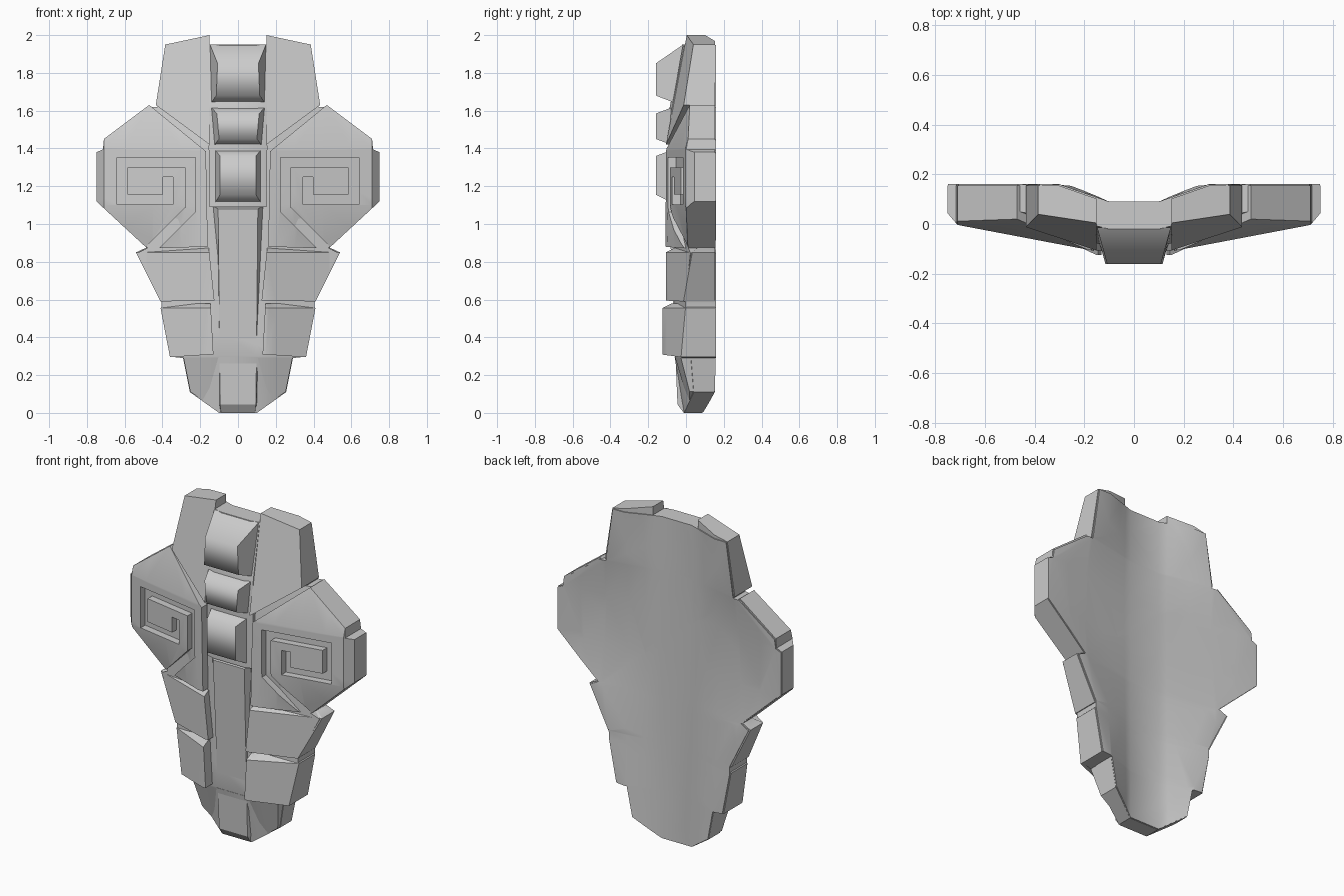
import bpy, bmesh, math
from mathutils import Vector

if "Cube" in bpy.data.objects:
    bpy.data.objects.remove(bpy.data.objects["Cube"])

stone = bpy.data.materials.new("grey_stone")
stone.diffuse_color = (0.6, 0.6, 0.6, 1)
stone.use_nodes = True
stone.node_tree.nodes["Principled BSDF"].inputs["Base Color"].default_value = stone.diffuse_color

# Half width of the hollow at each height
HOLLOW = ((0, 0.25), (0.3, 0.3), (0.6, 0.38), (0.85, 0.48), (1.1, 0.7),
          (1.4, 0.7), (1.63, 0.43), (1.95, 0.3), (2.1, 0.3))


def pos(v):
    return max(0.0, v)


def back(x, z):
    # Shallow hollow running down the back
    for (z0, w0), (z1, w1) in zip(HOLLOW, HOLLOW[1:]):
        if z <= z1:
            w = w0 + (w1 - w0) * (z - z0) / (z1 - z0)
            break
    return 0.09 + 0.07 * min(1, pos(abs(x) - 0.1) / (w - 0.1))


def inner_back(x, z):
    return back(x, z) - 0.006


def add(name, bm):
    bmesh.ops.recalc_face_normals(bm, faces=bm.faces)
    me = bpy.data.meshes.new(name)
    bm.to_mesh(me)
    bm.free()
    me.materials.append(stone)
    ob = bpy.data.objects.new(name, me)
    bpy.context.collection.objects.link(ob)
    return ob


XCUTS = [s * c for c in (0.1, 0.2, 0.3, 0.45, 0.6) for s in (-1, 1)]
ZCUTS = [z for z, w in HOLLOW[1:-1]]


def plate(name, outline, front, rear, xcuts=(), zcuts=()):
    """Prism over an (x, z) outline, its two skins bent to front and rear."""
    bm = bmesh.new()
    f = bm.faces.new([bm.verts.new((x, -1, z)) for x, z in outline])
    ext = bmesh.ops.extrude_face_region(bm, geom=[f], use_keep_orig=True)
    for v in ext["geom"]:
        if isinstance(v, bmesh.types.BMVert):
            v.co.y = 1
    bmesh.ops.triangulate(bm, faces=[g for g in bm.faces if len(g.verts) > 4])
    for axis, cuts in (((1, 0, 0), XCUTS + list(xcuts)), ((0, 0, 1), ZCUTS + list(zcuts))):
        for c in cuts:
            bmesh.ops.bisect_plane(bm, geom=bm.verts[:] + bm.edges[:] + bm.faces[:],
                                   dist=1e-5, plane_co=Vector(axis) * c, plane_no=axis)
    for v in bm.verts:
        v.co.y = front(v.co.x, v.co.z) if v.co.y < 0 else rear(v.co.x, v.co.z)
    return add(name, bm)


def finish(ob, mirror=False, cutter=None, angle=28):
    if cutter:
        m = ob.modifiers.new("cut", "BOOLEAN")
        m.operation, m.solver, m.object = "DIFFERENCE", "EXACT", cutter
    if mirror:
        ob.modifiers.new("mirror", "MIRROR")
    dg = bpy.context.evaluated_depsgraph_get()
    me = bpy.data.meshes.new_from_object(ob.evaluated_get(dg))
    ob.modifiers.clear()
    ob.data = me
    for p in me.polygons:
        p.use_smooth = True
    me.set_sharp_from_angle(angle=math.radians(angle))


def both(half):
    return half + [(-x, z) for x, z in reversed(half)]


def ribbon(path, w):
    """Outline of a mitred strip along a path."""
    pts = [Vector(p) for p in path]
    left, right = [], []
    for i, p in enumerate(pts):
        a = (p - pts[i - 1]) if i else pts[1] - p
        b = (pts[i + 1] - p) if i < len(pts) - 1 else a
        a, b = a.normalized(), b.normalized()
        n = Vector((-a.y - b.y, a.x + b.x)).normalized()
        n *= w / 2 / n.dot(Vector((-a.y, a.x)))
        left.append(tuple(p + n))
        right.append(tuple(p - n))
    return left + right[::-1]


# Backing slab
base = plate("backing_slab", both([
    (0.15, 1.95), (0.38, 1.947), (0.427, 1.62), (0.467, 1.62), (0.705, 1.445), (0.713, 1.392),
    (0.748, 1.377), (0.748, 1.122), (0.478, 0.873), (0.53, 0.847), (0.405, 0.597), (0.405, 0.555),
    (0.355, 0.297), (0.288, 0.29), (0.253, 0.113), (0.1, 0.002)]),
    lambda x, z: -0.06 + 0.22 * pos(abs(x) - 0.15) + 0.19 * pos(z - 1.4) + 0.3 * pos(0.3 - z),
    back, (-0.15, 0.15))
finish(base)

# Upper crest plates
top = plate("crest_plate", [(0.15, 2.0), (0.385, 1.95), (0.435, 1.63), (0.15, 1.42)],
            lambda x, z: -0.11 + 0.19 * (z - 1.4) + 0.19 * (x - 0.15), inner_back)
finish(top, True)


# Eye plates with a square spiral groove
def eye_front(x, z):
    return (-0.11 + 0.19 * (x - 0.15) + 0.3 * pos(z - 1.4)
            + 0.25 * pos(1.1 - z) * min(1, pos(x - 0.2) * 4) + pos(x - 0.71))


eye = plate("eye_plate", [
    (0.17, 1.385), (0.47, 1.63), (0.71, 1.45), (0.715, 1.395), (0.75, 1.38), (0.75, 1.12),
    (0.48, 0.87), (0.16, 0.88)], eye_front, inner_back, (0.71,))
groove = plate("groove_cutter", ribbon([
    (0.49, 0.84), (0.252, 1.075), (0.252, 1.325), (0.613, 1.325), (0.613, 1.13),
    (0.37, 1.13), (0.37, 1.25)], 0.054),
    lambda x, z: -0.5, lambda x, z: eye_front(x, z) + 0.043)
finish(eye, True, groove)
groove.hide_render = True
groove.hide_set(True)

# Two rows of cheek plates with a sloped upper lip
for name, pts, y0, slope, lip in (
        ("upper_cheek_plate", [(0.155, 0.88), (0.475, 0.88), (0.54, 0.85), (0.41, 0.59),
                               (0.125, 0.595)], -0.107, 0.36, 0.85),
        ("lower_cheek_plate", [(0.145, 0.58), (0.385, 0.58), (0.41, 0.555), (0.36, 0.295),
                               (0.13, 0.31)], -0.125, 0.47, 0.555)):
    cheek = plate(name, pts, lambda x, z: min(0.07, y0 + slope * pos(x - 0.15) + 2 * pos(z - lip)),
                  inner_back, (0.15,), (lip,))
    finish(cheek, True)

# Chin
chin = plate("chin", both([(0.292, 0.295), (0.255, 0.11), (0.1, 0.0)]),
             lambda x, z: -0.06 + 0.45 * pos(abs(x) - 0.1) + 0.17 * (0.295 - z), inner_back)
finish(chin)


def block(name, front_pts, rear_pts, angle=28):
    """Tapered symmetric block: (half width, y, z) of top and bottom, front then rear."""
    bm = bmesh.new()
    loops = []
    for (x1, y1, z1), (x0, y0, z0) in (front_pts, rear_pts):
        loops.append([bm.verts.new(c) for c in
                      ((x1, y1, z1), (-x1, y1, z1), (-x0, y0, z0), (x0, y0, z0))])
    a, b = loops
    bm.faces.new(a)
    bm.faces.new(b)
    for i in range(4):
        j = (i + 1) % 4
        bm.faces.new((a[i], a[j], b[j], b[i]))
    finish(add(name, bm), angle=angle)


# Long nose strip and its bevelled tip
block("nose_strip", ((0.105, -0.09, 1.08), (0.095, -0.045, 0.045)),
      ((0.145, -0.045, 1.10), (0.105, 0.03, 0.02)))
block("nose_tip", ((0.095, -0.045, 0.045), (0.09, -0.012, 0.0)),
      ((0.098, 0.05, 0.05), (0.098, 0.05, 0.0)))

# Brow ridge carrying three knobs
ridge = plate("brow_ridge", both([(0.15, 1.95), (0.155, 1.4), (0.15, 1.09)]),
              lambda x, z: -0.09 + 0.2 * pos(z - 1.6) + 0.25 * pos(abs(x) - 0.1),
              lambda x, z: 0.05, (), (1.6,))
finish(ridge)
block("top_knob", ((0.108, -0.16, 1.85), (0.115, -0.16, 1.68)),
      ((0.148, -0.015, 1.95), (0.14, -0.07, 1.645)), 70)
block("middle_knob", ((0.112, -0.16, 1.585), (0.1, -0.16, 1.45)),
      ((0.14, -0.08, 1.615), (0.125, -0.08, 1.42)), 70)
block("bottom_knob", ((0.095, -0.16, 1.36), (0.095, -0.16, 1.155)),
      ((0.12, -0.08, 1.39), (0.12, -0.08, 1.115)), 70)
